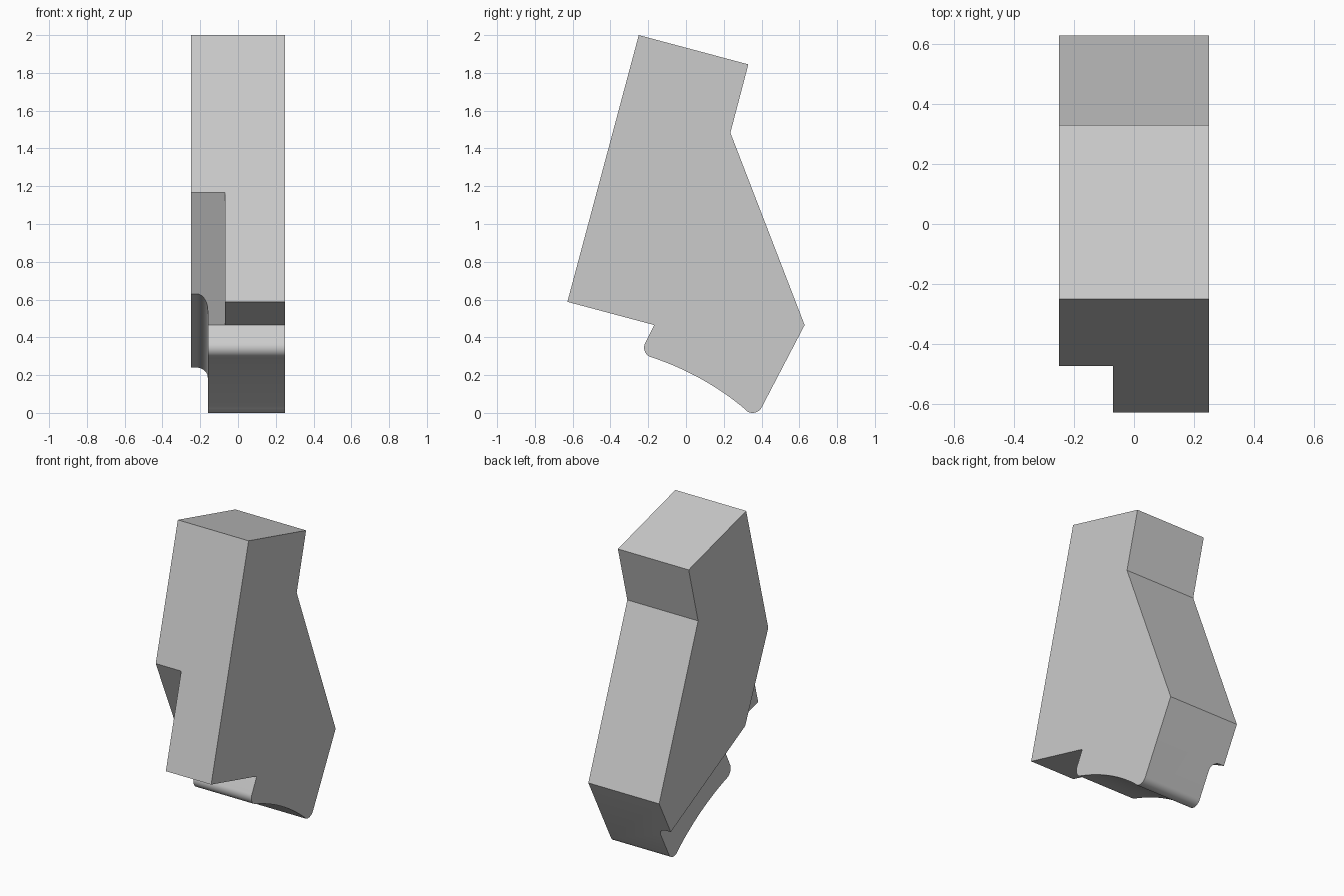
import bpy
import bmesh
import math
from mathutils import Vector

cube = bpy.data.objects.get("Cube")
if cube:
    bpy.data.objects.remove(cube, do_unlink=True)

HALF = 0.25  # half thickness of the plate

grey = bpy.data.materials.new("plain grey")
grey.use_nodes = True
GREY = (0.6, 0.6, 0.6, 1)
grey.diffuse_color = GREY
grey.node_tree.nodes["Principled BSDF"].inputs["Base Color"].default_value = GREY


def bend(a, c, b, n):
    """Quadratic curve from a to b with control point c."""
    a, b, c = Vector(a), Vector(b), Vector(c)
    return [a * (1 - t) ** 2 + c * 2 * t * (1 - t) + b * t * t
            for t in (i / n for i in range(n + 1))]


def arc(centre, r, start, end, n):
    """Circular arc, angles in degrees."""
    angles = [math.radians(start + (end - start) * i / n) for i in range(n + 1)]
    return [Vector((centre[0] + r * math.cos(a), centre[1] + r * math.sin(a)))
            for a in angles]


def prism(name, points, sweep):
    """Extrude a closed ring of 3D points along a vector."""
    bm = bmesh.new()
    face = bm.faces.new([bm.verts.new(p) for p in points])
    new = bmesh.ops.extrude_face_region(bm, geom=[face])["geom"]
    bmesh.ops.translate(bm, vec=sweep,
                        verts=[v for v in new if isinstance(v, bmesh.types.BMVert)])
    bmesh.ops.recalc_face_normals(bm, faces=bm.faces)
    return finish(name, bm)


def finish(name, bm):
    mesh = bpy.data.meshes.new(name)
    bm.to_mesh(mesh)
    bm.free()
    mesh.materials.append(grey)
    obj = bpy.data.objects.new(name, mesh)
    bpy.context.collection.objects.link(obj)
    return obj


def side_prism(name, outline, x0, x1):
    return prism(name, [(x0, p[0], p[1]) for p in outline], (x1 - x0, 0, 0))


def bore(name, y, z, r0, r1, x0, x1):
    """Round cutter along x, radius r0 at x0 and r1 at x1."""
    bm = bmesh.new()
    bmesh.ops.create_cone(bm, cap_ends=True, segments=64, radius1=r0, radius2=r1,
                          depth=x1 - x0)
    for v in bm.verts:
        v.co = (v.co.z + (x0 + x1) / 2, y + v.co.x, z + v.co.y)
    bmesh.ops.recalc_face_normals(bm, faces=bm.faces)
    return finish(name, bm)


def cut(target, cutter):
    mod = target.modifiers.new("cut", 'BOOLEAN')
    mod.operation = 'DIFFERENCE'
    mod.solver = 'EXACT'
    mod.object = cutter
    bpy.context.view_layer.objects.active = target
    bpy.ops.object.modifier_apply(modifier=mod.name)
    bpy.data.objects.remove(cutter, do_unlink=True)


# Main plate: angled shank, hooked nose, hollow underside, rounded tip
outline = [(-0.25, 2.0), (0.33, 1.845), (0.235, 1.483), (0.628, 0.465)]
outline += arc((0.352, 0.055), 0.055, -28, -118, 10)
outline += bend((-0.19, 0.297), (0.09, 0.205), (0.31, 0.022), 20)[::-1]
outline += arc((-0.17, 0.345), 0.052, 235, 152, 8)
outline += [(-0.168, 0.465), (-0.628, 0.588)]
plate = side_prism("plate", outline, -HALF, HALF)

# Slanted notch in the front edge, on one side only
notch = [(-0.473, 1.168), (-0.168, 0.465), (-0.75, 0.5), (-0.75, 1.168)]
cut(plate, side_prism("notch_cutter", notch, -0.4, -0.07))

# Filleted step along the underside, sloping down to the back
along = Vector((0, 0.887, -0.462))
normal = Vector((0, 0.462, 0.887))
origin = Vector((0, 0.51, 0.24))
section = [Vector((-0.4, 0))] + arc((-0.22, -0.06), 0.06, 90, 0, 10)
section += [Vector((-0.16, -0.7)), Vector((-0.4, -0.7))]
ring = [origin - along * 1.2 + normal * p.y + Vector((p.x, 0, 0)) for p in section]
cut(plate, prism("step_cutter", ring, along * 1.7))

# Two counterbored bolt holes
for y, z in ((-0.052, 1.577), (-0.21, 0.995)):
    cut(plate, bore("hole_cutter", y, z, 0.104, 0.104, -0.4, 0.4))
    cut(plate, bore("counterbore_cutter", y, z, 0.15, 0.157, -0.05, HALF + 0.02))

# Smooth the bores and fillets, keep the corners sharp
bpy.ops.object.select_all(action='DESELECT')
plate.select_set(True)
bpy.context.view_layer.objects.active = plate
bpy.ops.object.shade_smooth_by_angle(angle=math.radians(25))
